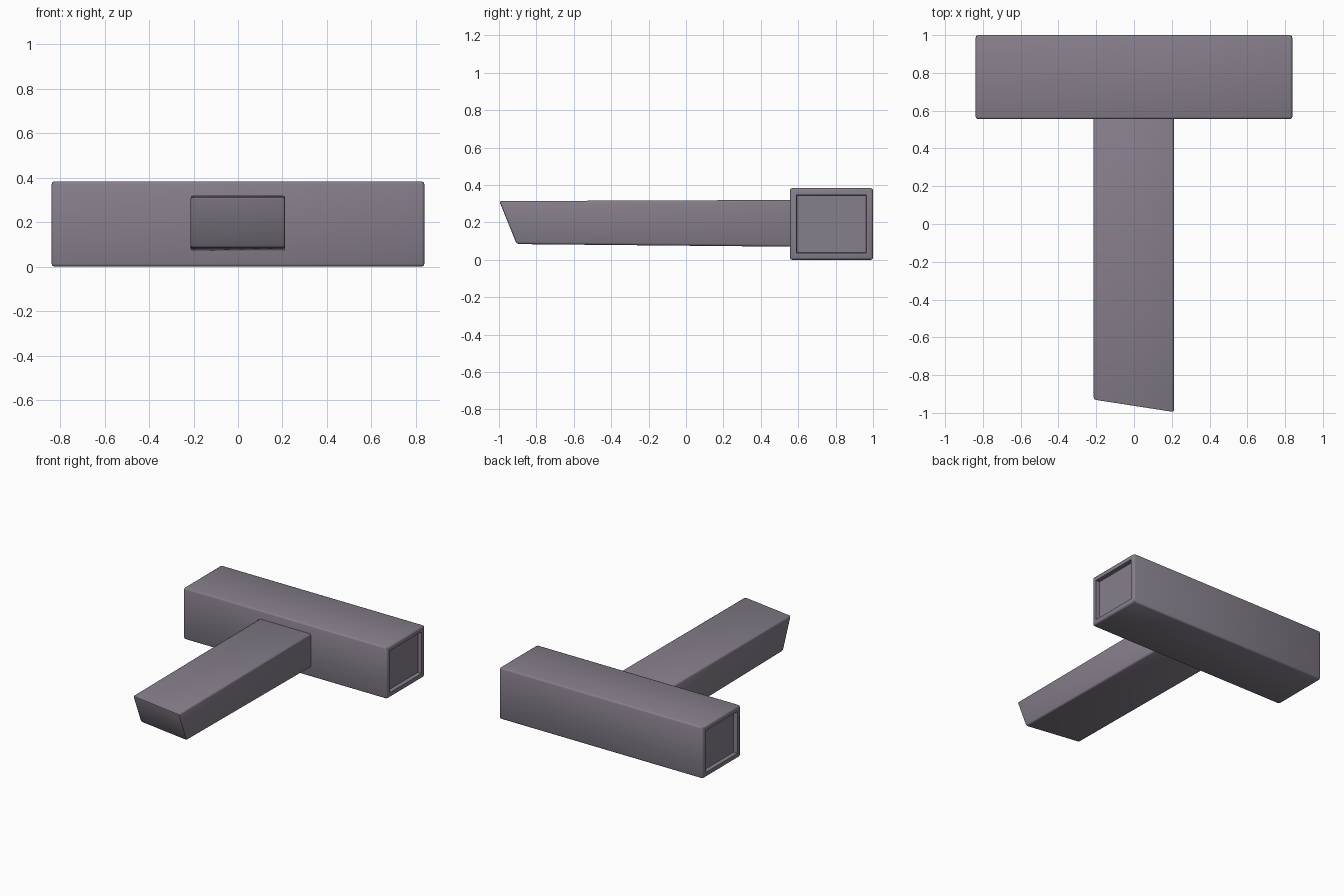
import bpy, bmesh
from mathutils import Vector

if "Cube" in bpy.data.objects:
    bpy.data.objects.remove(bpy.data.objects["Cube"])

mat = bpy.data.materials.new("dusky_purple")
mat.diffuse_color = (0.24, 0.21, 0.26, 1)
mat.use_nodes = True
mat.node_tree.nodes["Principled BSDF"].inputs["Base Color"].default_value = mat.diffuse_color


def cuboid(lo, hi):
    # Axis-aligned box spanning two corners
    bm = bmesh.new()
    bmesh.ops.create_cube(bm, size=1)
    lo, hi = Vector(lo), Vector(hi)
    for v in bm.verts:
        v.co = Vector([hi[i] if v.co[i] > 0 else lo[i] for i in range(3)])
    return bm


def bevel(bm, width):
    bmesh.ops.bevel(bm, geom=bm.edges[:], offset=width, segments=2,
                    profile=0.5, affect='EDGES')


def finish(bm, name):
    bmesh.ops.recalc_face_normals(bm, faces=bm.faces[:])
    me = bpy.data.meshes.new(name)
    bm.to_mesh(me)
    bm.free()
    ob = bpy.data.objects.new(name, me)
    bpy.context.collection.objects.link(ob)
    me.materials.append(mat)
    bpy.ops.object.select_all(action='DESELECT')
    ob.select_set(True)
    bpy.context.view_layer.objects.active = ob
    bpy.ops.object.shade_smooth_by_angle(angle=0.8)


# Crossbar with a shallow square recess in each end
bm = cuboid((-0.838, 0.555, 0), (0.838, 1.0, 0.383))
bevel(bm, 0.012)
bm.normal_update()
ends = [f for f in bm.faces if abs(f.normal.x) > 0.99 and f.calc_area() > 0.05]
bmesh.ops.inset_individual(bm, faces=ends, thickness=0.034)
bmesh.ops.inset_individual(bm, faces=ends, thickness=0.003, depth=-0.03)
finish(bm, "crossbar")

# Stem, slightly tapered, with a skewed end cut
bm = cuboid((-0.214, -1.0, 0.07), (0.212, 0.565, 0.32))
for v in bm.verts:
    if v.co.y < 0:
        top = v.co.z > 0.2
        v.co.y = (-1.0 if top else -0.907) + (0.066 if v.co.x < 0 else 0)
        v.co.z = 0.314 if top else 0.084
bevel(bm, 0.012)
finish(bm, "stem")
